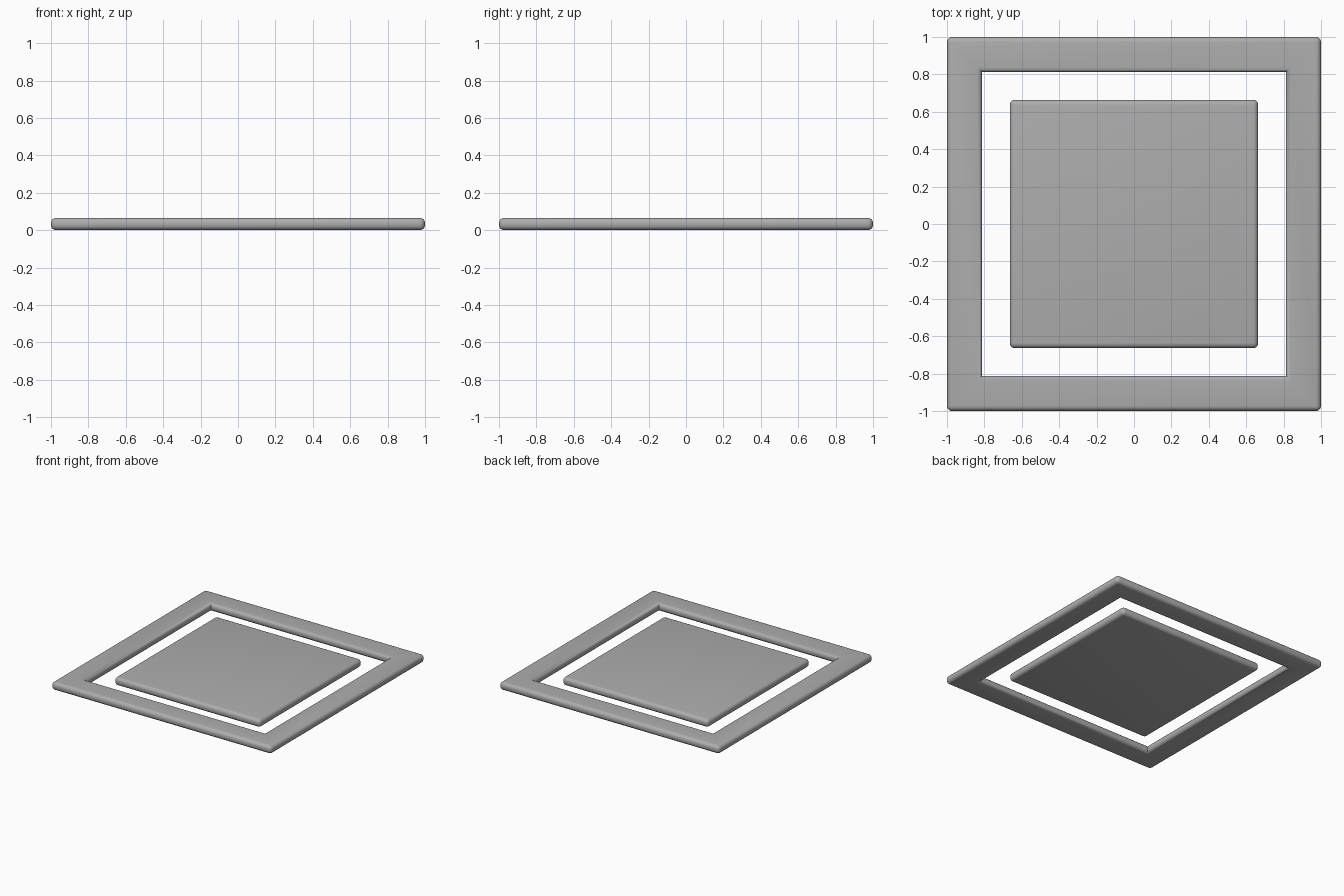
import bpy
import bmesh

if "Cube" in bpy.data.objects:
    bpy.data.objects.remove(bpy.data.objects["Cube"])

THICK = 0.066
ROUND = 0.028

grey = bpy.data.materials.new("plain grey")
grey.diffuse_color = (0.42, 0.42, 0.42, 1)
grey.use_nodes = True
grey.node_tree.nodes["Principled BSDF"].inputs["Base Color"].default_value = grey.diffuse_color


def square(bm, half, z):
    return [bm.verts.new((x * half, y * half, z))
            for x, y in ((-1, -1), (1, -1), (1, 1), (-1, 1))]


def plate(name, outer, inner=None):
    """Square slab with rounded edges, optionally with a square opening."""
    bm = bmesh.new()
    o0, o1 = square(bm, outer, 0), square(bm, outer, THICK)
    if inner:
        i0, i1 = square(bm, inner, 0), square(bm, inner, THICK)
    else:
        bm.faces.new(o0)
        bm.faces.new(o1)
    for k in range(4):
        n = (k + 1) % 4
        bm.faces.new((o0[k], o0[n], o1[n], o1[k]))
        if inner:
            bm.faces.new((i0[k], i0[n], i1[n], i1[k]))
            bm.faces.new((o0[k], o0[n], i0[n], i0[k]))
            bm.faces.new((o1[k], o1[n], i1[n], i1[k]))
    bmesh.ops.recalc_face_normals(bm, faces=bm.faces[:])

    # round the rims and outer corners; keep the opening's corners sharp
    def rounded(e):
        a, b = e.verts[0].co, e.verts[1].co
        if abs(a.z - b.z) > 0.01:
            return abs(a.x) > outer - 0.01
        return abs(abs(a.x) - abs(b.x)) < 0.01
    edges = [e for e in bm.edges if rounded(e)]
    bmesh.ops.bevel(bm, geom=edges, offset=ROUND, offset_type='OFFSET',
                    segments=5, profile=0.5, affect='EDGES')

    mesh = bpy.data.meshes.new(name)
    bm.to_mesh(mesh)
    bm.free()
    mesh.materials.append(grey)
    obj = bpy.data.objects.new(name, mesh)
    bpy.context.collection.objects.link(obj)
    bpy.ops.object.select_all(action='DESELECT')
    obj.select_set(True)
    bpy.context.view_layer.objects.active = obj
    bpy.ops.object.shade_smooth_by_angle(angle=0.7)
    return obj


# outer border and the loose panel inside it
plate("outer_frame", 1.0, 0.812)
plate("centre_panel", 0.664)
